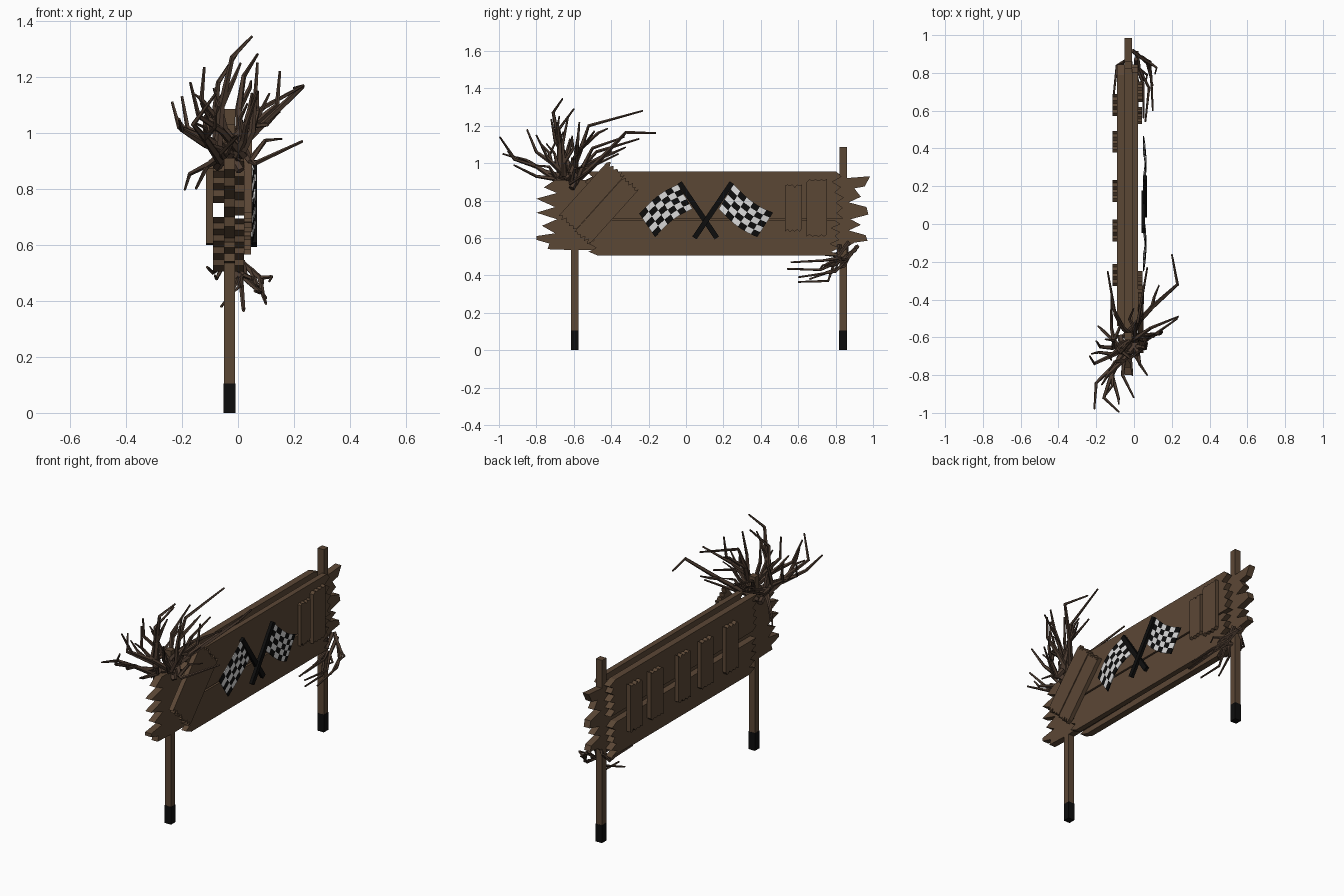
import bpy, bmesh, math, random
from mathutils import Vector

if "Cube" in bpy.data.objects:
    bpy.data.objects.remove(bpy.data.objects["Cube"])

random.seed(4)


def material(name, rgb):
    m = bpy.data.materials.new(name)
    m.diffuse_color = (*rgb, 1)
    m.use_nodes = True
    m.node_tree.nodes["Principled BSDF"].inputs["Base Color"].default_value = m.diffuse_color
    return m


WOOD = material("brown wood", (0.105, 0.063, 0.036))
TWIG = material("dark twig", (0.075, 0.046, 0.031))
BLACK = material("black", (0.004, 0.004, 0.004))
WHITE = material("flag white", (0.70, 0.70, 0.70))


def finish(name, bm, *mats):
    bmesh.ops.recalc_face_normals(bm, faces=bm.faces)
    me = bpy.data.meshes.new(name)
    bm.to_mesh(me)
    bm.free()
    for m in mats:
        me.materials.append(m)
    ob = bpy.data.objects.new(name, me)
    bpy.context.collection.objects.link(ob)
    return ob


def slab(name, outline, x0, x1, mat=WOOD):
    """Extrude a (y, z) outline from x0 to x1."""
    bm = bmesh.new()
    face = bm.faces.new([bm.verts.new((x0, y, z)) for y, z in outline])
    out = bmesh.ops.extrude_face_region(bm, geom=[face])
    bmesh.ops.translate(bm, vec=(x1 - x0, 0, 0),
                        verts=[v for v in out["geom"] if isinstance(v, bmesh.types.BMVert)])
    return finish(name, bm, mat)


def plank(name, centre, length, width, x0, x1, angle=0, jag=0.02, teeth=7, mat=WOOD):
    """Board with splintered ends, length along y before turning by angle."""
    pts = []
    for s in (1, -1):
        for i in range(teeth + 1):
            w = (i / teeth - 0.5) * width * s
            d = length / 2 - (random.uniform(0.5, 1) * jag if i % 2 else random.uniform(0, 0.25) * jag)
            pts.append((d * s, w))
    c, s = math.cos(angle), math.sin(angle)
    return slab(name, [(centre[0] + a * c - b * s, centre[1] + a * s + b * c) for a, b in pts],
                x0, x1, mat)


def rect(y0, y1, z0, z1):
    return [(y0, z0), (y1, z0), (y1, z1), (y0, z1)]


# posts with black feet
for label, y, top in (("left", -0.595, 1.03), ("right", 0.84, 1.085)):
    slab(label + "_post", rect(y - 0.02, y + 0.02, 0.105, top), -0.05, -0.01)
    slab(label + "_post_foot", rect(y - 0.021, y + 0.021, 0, 0.105), -0.051, -0.009, BLACK)

# splintered core board between the two faces
right_end = [(0.86, 0.55), (0.90, 0.575), (0.97, 0.585), (0.96, 0.615), (0.87, 0.64),
             (0.935, 0.67), (0.88, 0.70), (0.975, 0.725), (0.965, 0.765), (0.87, 0.79),
             (0.935, 0.82), (0.90, 0.865), (0.955, 0.875), (0.985, 0.93), (0.86, 0.92)]
left_end = [(-0.70, 0.91), (-0.76, 0.87), (-0.69, 0.84), (-0.80, 0.81), (-0.70, 0.765),
            (-0.80, 0.735), (-0.69, 0.70), (-0.77, 0.665), (-0.70, 0.625), (-0.80, 0.61),
            (-0.80, 0.59), (-0.73, 0.57), (-0.74, 0.54), (-0.60, 0.535)]
slab("core_board", right_end + left_end, -0.05, -0.01)

# front and back facing boards, split lengthwise
for label, x0, x1, lo, hi in (("front", -0.01, 0.022, 0.695, 0.705), ("back", -0.09, -0.05, 0.70, 0.75)):
    plank(label + "_upper_board", (0.15, (hi + 0.955) / 2), 1.39, 0.955 - hi, x0, x1, 0, 0.07, 9)
    plank(label + "_lower_board", (0.15, (lo + 0.505) / 2), 1.37, lo - 0.505, x0, x1, 0, 0.07, 9)

# upright patches on the back and front, slanted patches at the front left
for i, y in enumerate((0.63, 0.435, 0.175, -0.035, -0.27)):
    plank(f"back_patch_{i + 1}", (y, 0.745), 0.29, 0.115, -0.115, -0.09, math.pi / 2)
plank("front_patch_1", (0.575, 0.76), 0.26, 0.09, 0.022, 0.042, math.pi / 2)
plank("front_patch_2", (0.70, 0.76), 0.315, 0.11, 0.022, 0.045, math.pi / 2)
plank("slanted_patch_1", (-0.505, 0.825), 0.41, 0.118, 0.022, 0.05, math.radians(48), 0.03, 9)
plank("slanted_patch_2", (-0.425, 0.745), 0.41, 0.105, 0.022, 0.046, math.radians(48), 0.03, 9)


# crossed chequered flags
def flag(name, top, low, outer_top, outer_low, bulge):
    nu, nv = 12, 10
    bm = bmesh.new()
    grid = []
    for i in range(nu + 1):
        u = i / nu
        a = Vector(top).lerp(Vector(outer_top), u)
        b = Vector(low).lerp(Vector(outer_low), u)
        row = []
        for j in range(nv + 1):
            p = a.lerp(b, j / nv)
            wave = math.sin(math.pi * u)
            row.append(bm.verts.new((0.05 + 0.012 * wave, p.x, p.y + bulge * wave)))
        grid.append(row)
    for i in range(nu):
        for j in range(nv):
            f = bm.faces.new((grid[i][j], grid[i + 1][j], grid[i + 1][j + 1], grid[i][j + 1]))
            f.material_index = (i // 2 + j // 2) % 2
    ob = finish(name, bm, WHITE, BLACK)
    mod = ob.modifiers.new("thickness", "SOLIDIFY")
    mod.thickness, mod.offset = 0.006, 0


flag("left_flag", (-0.045, 0.885), (0.035, 0.755), (-0.25, 0.73), (-0.165, 0.605), 0.02)
flag("right_flag", (0.255, 0.885), (0.175, 0.755), (0.465, 0.735), (0.38, 0.605), -0.02)
for label, s, x in (("left", -1, 0.04), ("right", 1, 0.05)):
    a, b = Vector((0.105 - s * 0.06, 0.60)), Vector((0.105 + s * 0.14, 0.895))
    n = Vector((-(b - a).y, (b - a).x)).normalized() * 0.014
    slab(label + "_flag_pole", [tuple(p) for p in (a + n, b + n, b - n, a - n)], x, x + 0.018, BLACK)


# bare branches
def tube(bm, pts, r0, r1, sides=5):
    pts = [Vector(p) for p in pts]
    rings = []
    for i, p in enumerate(pts):
        d = (pts[min(i + 1, len(pts) - 1)] - pts[max(i - 1, 0)]).normalized()
        side = d.cross(Vector((0.83, 0.31, 0.46))).normalized()
        up = d.cross(side)
        r = r0 + (r1 - r0) * i / (len(pts) - 1)
        rings.append([bm.verts.new(p + r * (side * math.cos(t) + up * math.sin(t)))
                      for t in (2 * math.pi * k / sides for k in range(sides))])
    for a, b in zip(rings, rings[1:]):
        for k in range(sides):
            bm.faces.new((a[k], a[(k + 1) % sides], b[(k + 1) % sides], b[k]))
    bm.faces.new(rings[0])
    bm.faces.new(rings[-1])


def branches(name, root, paths, r0, fork):
    bm = bmesh.new()
    for bend, tip in paths:
        bend, tip = Vector(bend), Vector(tip)
        start = Vector(root) + Vector([random.uniform(-0.05, 0.05) for _ in range(3)])
        mid = start.lerp(bend, 0.5) + Vector([random.uniform(-0.02, 0.02) for _ in range(3)])
        tube(bm, (start, mid, bend, tip), r0, 0.005)
        # side twig leaving the bend
        if fork:
            d = (tip - mid).normalized() * fork
            off = Vector([random.uniform(-0.05, 0.05) for _ in range(3)])
            tube(bm, (mid, mid + d * 0.6 + off, mid + d + off * 0.7), r0 * 0.7, 0.004)
    finish(name, bm, TWIG)


branches("upper_branches", (-0.03, -0.64, 0.90), [
    ((-0.16, -0.92, 1.03), (-0.08, -0.995, 1.14)), ((-0.20, -0.84, 1.01), (-0.21, -0.98, 1.05)),
    ((-0.14, -0.80, 1.06), (-0.17, -0.85, 1.18)), ((-0.21, -0.74, 1.02), (-0.235, -0.70, 1.11)),
    ((-0.02, -0.71, 1.27), (0.05, -0.66, 1.345)), ((-0.07, -0.68, 1.18), (0.0, -0.60, 1.29)),
    ((-0.13, -0.70, 1.12), (-0.12, -0.72, 1.235)), ((0.02, -0.52, 1.20), (0.07, -0.23, 1.28)),
    ((0.23, -0.32, 1.165), (0.20, -0.16, 1.16)), ((0.14, -0.58, 1.10), (0.15, -0.57, 1.22)),
    ((0.09, -0.55, 1.09), (0.235, -0.49, 1.17)), ((0.06, -0.62, 0.89), (0.23, -0.50, 0.97)),
    ((-0.10, -0.48, 1.06), (-0.14, -0.25, 1.13)), ((0.04, -0.50, 1.08), (0.05, -0.33, 1.14)),
    ((-0.06, -0.80, 0.93), (0.0, -0.92, 0.99)), ((0.03, -0.74, 1.03), (0.07, -0.80, 1.15)),
    ((-0.12, -0.55, 0.96), (-0.12, -0.36, 1.05)), ((-0.11, -0.62, 0.88), (-0.15, -0.58, 0.80)),
    ((-0.18, -0.65, 1.02), (-0.20, -0.62, 1.13)), ((0.06, -0.66, 1.10), (0.07, -0.63, 1.25)),
], 0.017, 0.16)

branches("lower_branches", (0.0, 0.87, 0.53), [
    ((0.08, 0.72, 0.43), (0.06, 0.54, 0.435)), ((0.09, 0.80, 0.42), (0.10, 0.60, 0.39)),
    ((0.02, 0.76, 0.37), (0.02, 0.60, 0.365)), ((0.05, 0.74, 0.48), (0.05, 0.56, 0.47)),
    ((-0.02, 0.80, 0.43), (-0.06, 0.66, 0.38)), ((-0.09, 0.84, 0.50), (-0.11, 0.66, 0.52)),
    ((0.07, 0.85, 0.45), (0.10, 0.73, 0.41)),
], 0.012, 0.08)
